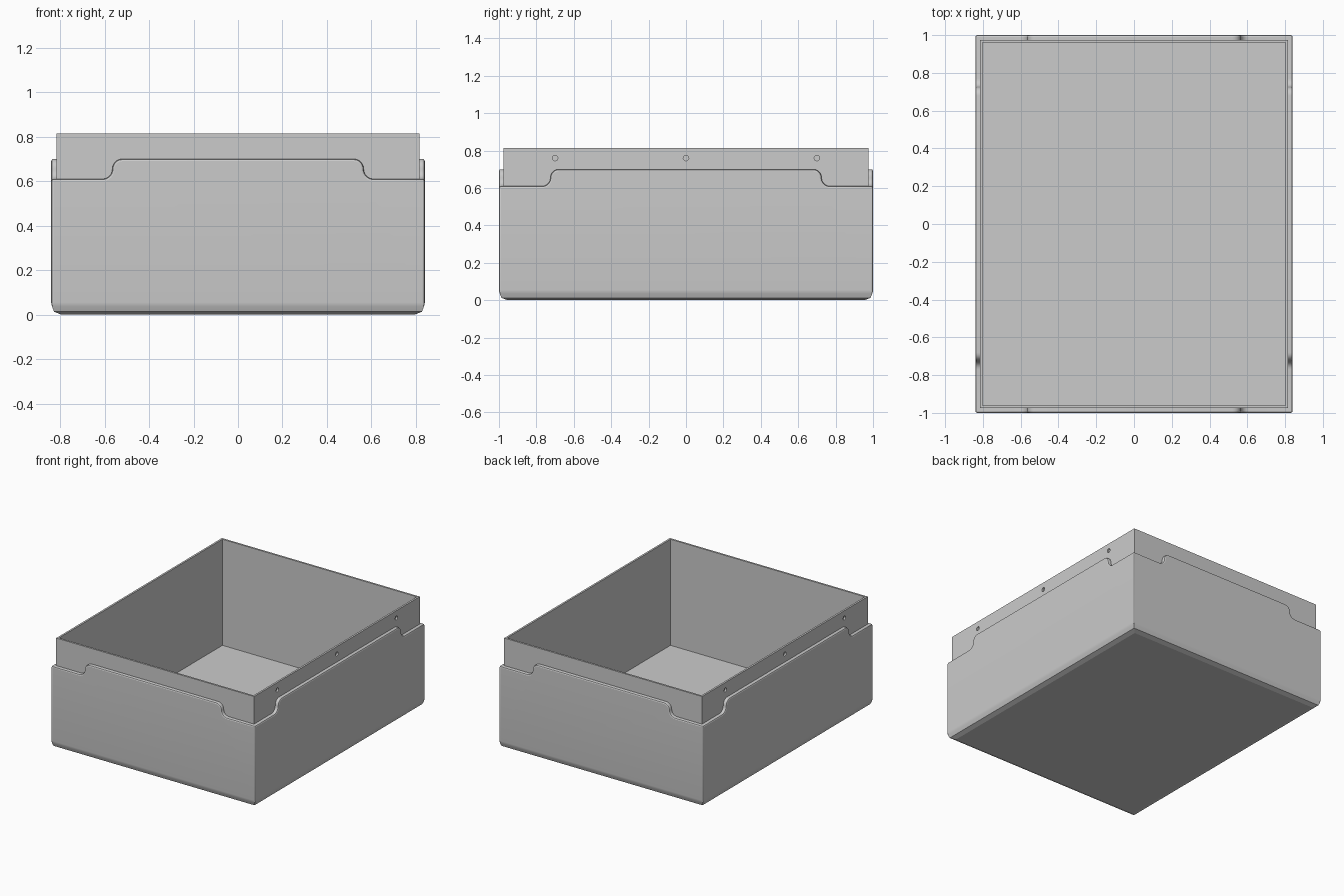
import bpy, bmesh, math
from mathutils import Matrix, Vector

if "Cube" in bpy.data.objects:
    bpy.data.objects.remove(bpy.data.objects["Cube"], do_unlink=True)

HX, HY = 0.84, 1.0          # outer half sizes
WALL = 0.025                # shell thickness
LOW, HIGH = 0.61, 0.70      # rim heights at the corners and mid-wall
TOP = 0.815                 # liner height

grey = bpy.data.materials.new("grey")
grey.use_nodes = True
grey.diffuse_color = (0.6, 0.6, 0.6, 1)
grey.node_tree.nodes["Principled BSDF"].inputs["Base Color"].default_value = grey.diffuse_color


def make_object(name, bm):
    bmesh.ops.recalc_face_normals(bm, faces=bm.faces)
    mesh = bpy.data.meshes.new(name)
    bm.to_mesh(mesh)
    bm.free()
    mesh.materials.append(grey)
    obj = bpy.data.objects.new(name, mesh)
    bpy.context.collection.objects.link(obj)
    return obj


def rim_path(half):
    """Rim outline of one wall: low corner, S-curve up, and its mirror."""
    r, n = (HIGH - LOW) / 2, 6
    start = half - 0.23     # where the curve begins, measured from the centre
    curve = []
    for i in range(n + 1):
        a = i / n * math.pi / 2
        curve.append((start - r * math.sin(a), LOW + r * (1 - math.cos(a))))
    for i in range(1, n + 1):
        a = i / n * math.pi / 2
        curve.append((start - 2 * r + r * math.cos(a), LOW + r + r * math.sin(a)))
    side = [(half, LOW)] + curve
    return [(-u, z) for u, z in side] + side[::-1]


# Outer shell: one outline face and rim strip per wall, plus the base
bm = bmesh.new()
for axis, sign in ((0, 1), (0, -1), (1, 1), (1, -1)):
    half, out = (HY, HX) if axis == 0 else (HX, HY)

    def point(u, z, inset=0.0):
        u = max(-half + inset, min(half - inset, u))
        w = sign * (out - inset)
        return bm.verts.new((w, u, z) if axis == 0 else (u, w, z))

    path = rim_path(half)
    outer = [point(u, z) for u, z in path]
    inner = [point(u, z, WALL) for u, z in path]
    bm.faces.new([point(-half, 0)] + outer + [point(half, 0)])
    for i in range(len(path) - 1):
        bm.faces.new((outer[i], outer[i + 1], inner[i + 1], inner[i]))
bm.faces.new([bm.verts.new((x * HX, y * HY, 0)) for x, y in ((-1, -1), (-1, 1), (1, 1), (1, -1))])
bmesh.ops.remove_doubles(bm, verts=bm.verts, dist=0.0001)
bmesh.ops.recalc_face_normals(bm, faces=bm.faces)

# Rounded bottom edge
bottom = [e for e in bm.edges if all(v.co.z < 0.001 for v in e.verts)]
bmesh.ops.bevel(bm, geom=bottom, offset=0.045, segments=2, profile=0.5, affect='EDGES')


def on_outside(v):
    return abs(abs(v.co.x) - HX) < 0.001 or abs(abs(v.co.y) - HY) < 0.001


def on_corner(v):
    return abs(abs(v.co.x) - HX) < 0.001 and abs(abs(v.co.y) - HY) < 0.001


# Softened rim and upright corners
soft = []
for e in bm.edges:
    rim = all(on_outside(v) and v.co.z > LOW - 0.01 for v in e.verts)
    upright = all(on_corner(v) for v in e.verts)
    if rim or upright:
        soft.append(e)
bmesh.ops.bevel(bm, geom=soft, offset=0.01, segments=2, profile=0.5,
                affect='EDGES', clamp_overlap=True)
shell = make_object("outer_shell", bm)

# Inner liner: an open box standing above the shell
bm = bmesh.new()
base = 0.015
size = Matrix.Diagonal((2 * (HX - WALL), 2 * (HY - WALL), TOP - base, 1))
bmesh.ops.create_cube(bm, size=1, matrix=Matrix.Translation((0, 0, (TOP + base) / 2)) @ size)
bm.normal_update()
lid = [f for f in bm.faces if f.normal.z > 0.9]
bmesh.ops.inset_region(bm, faces=lid, thickness=0.02)
bmesh.ops.translate(bm, verts=[], vec=Vector())
floor = bmesh.ops.extrude_face_region(bm, geom=lid)
bmesh.ops.delete(bm, geom=lid, context='FACES_ONLY')
bmesh.ops.translate(bm, vec=(0, 0, -0.79),
                    verts=[g for g in floor["geom"] if isinstance(g, bmesh.types.BMVert)])
liner = make_object("inner_liner", bm)

# Shallow round holes along both long sides
bm = bmesh.new()
for sx in (-1, 1):
    for y in (-0.7, 0, 0.7):
        place = Matrix.Translation((sx * (HX - WALL), y, 0.76)) @ Matrix.Rotation(math.pi / 2, 4, 'Y')
        bmesh.ops.create_cone(bm, cap_ends=True, segments=16, radius1=0.015,
                              radius2=0.015, depth=0.025, matrix=place)
cutter = make_object("hole_cutter", bm)
cutter.hide_render = True
cutter.hide_set(True)
cut = liner.modifiers.new("holes", 'BOOLEAN')
cut.operation = 'DIFFERENCE'
cut.solver = 'EXACT'
cut.object = cutter

# Smooth only the gentle curves
bpy.ops.object.select_all(action='DESELECT')
for obj in (shell, liner):
    obj.select_set(True)
bpy.context.view_layer.objects.active = shell
bpy.ops.object.shade_smooth_by_angle(angle=math.radians(20))
